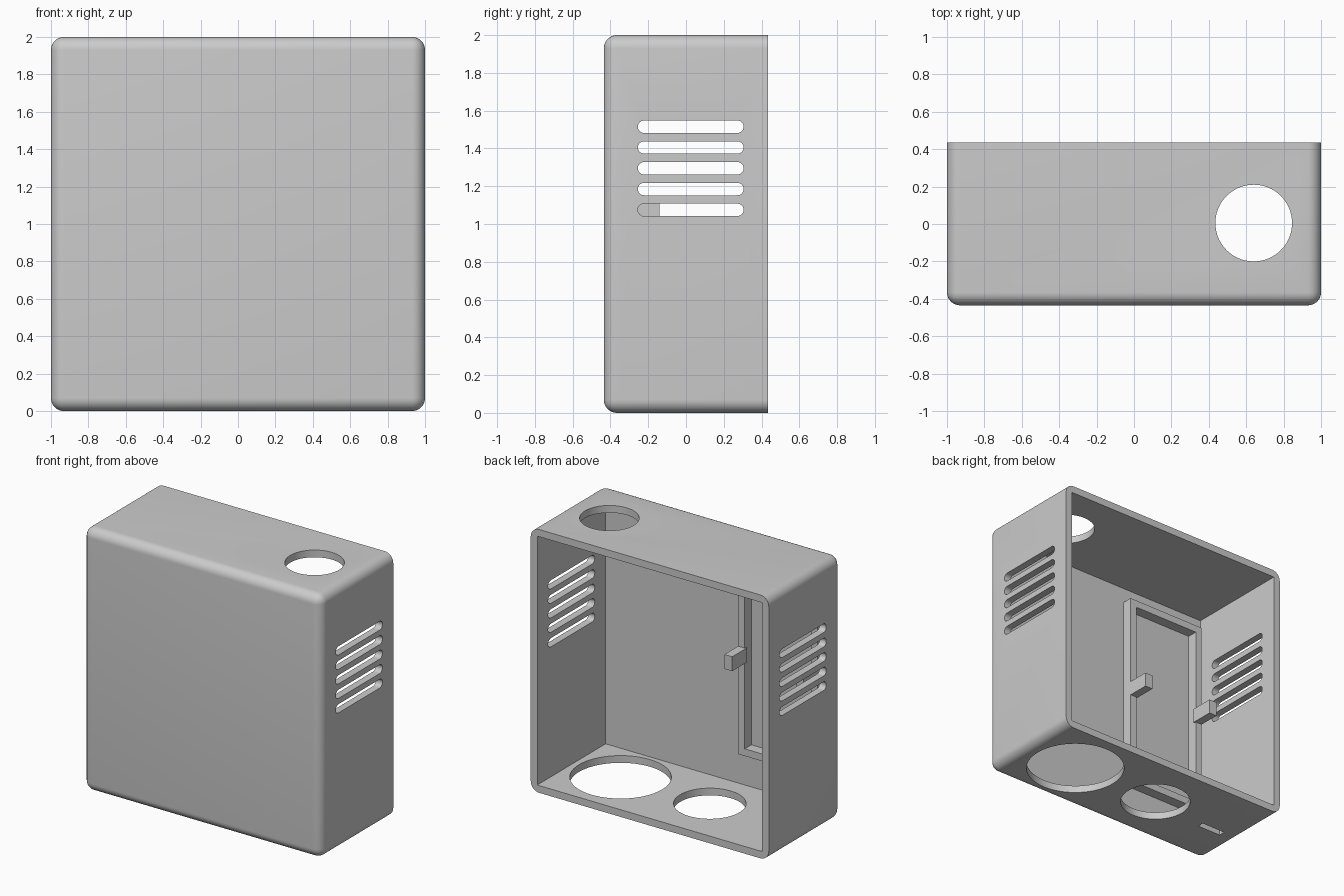
import bpy
import bmesh
import math
from mathutils import Matrix, Vector

cube = bpy.data.objects.get("Cube")
if cube:
    bpy.data.objects.remove(cube, do_unlink=True)

# Overall sizes
HALF_X, HALF_Y, HEIGHT = 1.0, 0.435, 2.0
WALL, FILLET = 0.055, 0.07
INNER_FRONT = -HALF_Y + 0.05

grey = bpy.data.materials.new("light grey plastic")
grey.use_nodes = True
colour = (0.6, 0.6, 0.6, 1)
grey.diffuse_color = colour
grey.node_tree.nodes["Principled BSDF"].inputs["Base Color"].default_value = colour


def make_object(name, bm):
    mesh = bpy.data.meshes.new(name)
    bm.to_mesh(mesh)
    bm.free()
    mesh.materials.append(grey)
    obj = bpy.data.objects.new(name, mesh)
    bpy.context.collection.objects.link(obj)
    return obj


def box(name, low, high, fillet=0):
    """Box between two corners; a fillet rounds all but its back rim."""
    low, high = Vector(low), Vector(high)
    bm = bmesh.new()
    bmesh.ops.create_cube(bm, size=1)
    size = high - low
    for v in bm.verts:
        v.co = (low + high) / 2 + Vector(a * b for a, b in zip(v.co, size))
    if fillet:
        rounded = [e for e in bm.edges if min(v.co.y for v in e.verts) < 0]
        bmesh.ops.bevel(bm, geom=rounded, offset=fillet, segments=8,
                        profile=0.5, affect='EDGES', clamp_overlap=True)
    return make_object(name, bm)


def cylinder(name, centre, radius, depth):
    bm = bmesh.new()
    bmesh.ops.create_cone(bm, cap_ends=True, segments=64, radius1=radius,
                          radius2=radius, depth=depth,
                          matrix=Matrix.Translation(centre))
    return make_object(name, bm)


def vent_cutter(z, y_min, y_max, radius):
    """Round-ended bar running right through both side walls."""
    bm = bmesh.new()
    outline = []
    for end, start in ((y_max - radius, -math.pi / 2), (y_min + radius, math.pi / 2)):
        for i in range(13):
            a = start + math.pi * i / 12
            outline.append(bm.verts.new((-1.2, end + radius * math.cos(a),
                                         z + radius * math.sin(a))))
    face = bm.faces.new(outline)
    grown = bmesh.ops.extrude_face_region(bm, geom=[face])["geom"]
    bmesh.ops.translate(bm, vec=(2.4, 0, 0),
                        verts=[g for g in grown if isinstance(g, bmesh.types.BMVert)])
    bmesh.ops.recalc_face_normals(bm, faces=bm.faces)
    return make_object("vent_cutter", bm)


def cut(target, cutter):
    cutter.hide_render = True
    mod = target.modifiers.new("cut", 'BOOLEAN')
    mod.operation = 'DIFFERENCE'
    mod.solver = 'EXACT'
    mod.object = cutter
    bpy.context.view_layer.objects.active = target
    bpy.ops.object.modifier_apply(modifier=mod.name)
    bpy.data.objects.remove(cutter, do_unlink=True)


# Open-backed housing with a rounded front
housing = box("housing", (-HALF_X, -HALF_Y, 0), (HALF_X, HALF_Y, HEIGHT), FILLET)
cut(housing, box("cavity", (-HALF_X + WALL, INNER_FRONT, WALL),
                 (HALF_X - WALL, 1, HEIGHT - WALL)))

# Round openings in the top and floor
for x, y, z, radius in ((0.64, 0.005, HEIGHT, 0.205),
                        (0.55, 0, 0, 0.35),
                        (-0.2, 0, 0, 0.25)):
    cut(housing, cylinder("hole_cutter", (x, y, z), radius, 0.4))

# Cable slot in the floor
cut(housing, box("slot_cutter", (-0.86, -0.07, -0.2), (-0.66, -0.02, 0.2)))

# Side vents
for i in range(5):
    cut(housing, vent_cutter(1.075 + 0.11 * i, -0.255, 0.305, 0.033))

# Raised holder frame inside the front wall
LEFT, RIGHT, BAR = -0.225, -0.89, 0.055
frame = box("holder_frame", (RIGHT, INNER_FRONT - 0.01, 0.32), (LEFT, -0.305, 1.83))
cut(frame, box("frame_cutter", (RIGHT + BAR, -1, 0.32 + BAR),
               (LEFT - BAR, 1, 1.83 - BAR)))

# Clips on the frame uprights
parts = [housing, frame]
for name, x in (("left_clip", LEFT - 0.065), ("right_clip", RIGHT)):
    parts.append(box(name, (x, -0.32, 1.03), (x + 0.065, -0.14, 1.14)))

# Smooth fillets and holes, crisp corners
bpy.ops.object.select_all(action='DESELECT')
for part in parts:
    part.select_set(True)
bpy.context.view_layer.objects.active = housing
bpy.ops.object.shade_smooth_by_angle(angle=math.radians(30))
